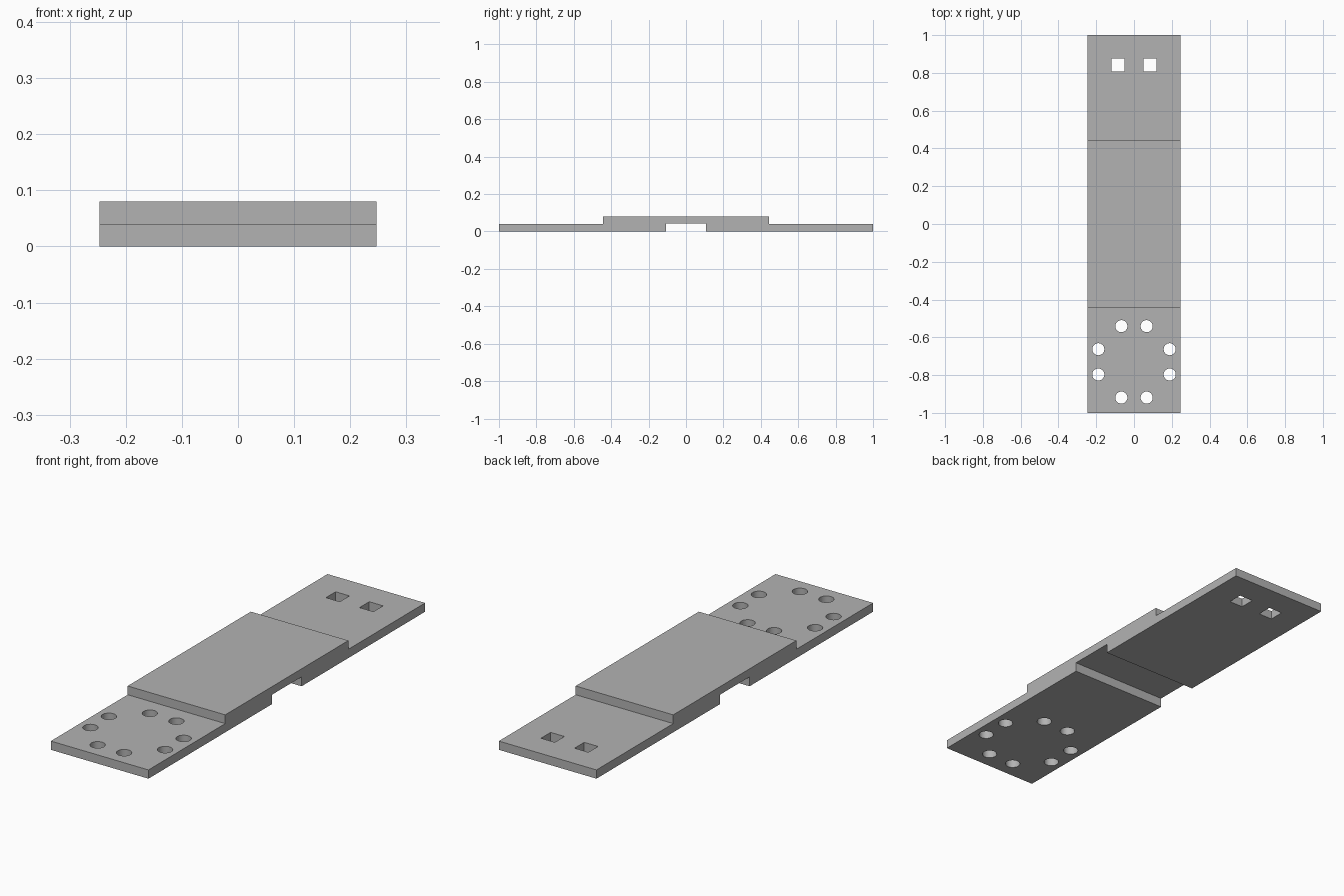
import bpy, bmesh
from mathutils import Matrix, Vector

if "Cube" in bpy.data.objects:
    bpy.data.objects.remove(bpy.data.objects["Cube"], do_unlink=True)

HALF_WIDTH = 0.247
THIN, THICK, NOTCH = 0.04, 0.08, 0.043

grey = bpy.data.materials.new("plain_grey")
grey.use_nodes = True
colour = (0.45, 0.45, 0.45, 1)
grey.diffuse_color = colour
grey.node_tree.nodes["Principled BSDF"].inputs["Base Color"].default_value = colour


def make_object(name, bm):
    bmesh.ops.recalc_face_normals(bm, faces=bm.faces)
    mesh = bpy.data.meshes.new(name)
    bm.to_mesh(mesh)
    bm.free()
    mesh.materials.append(grey)
    obj = bpy.data.objects.new(name, mesh)
    bpy.context.collection.objects.link(obj)
    return obj


# Stepped plate: half of the side profile, mirrored, then extruded across the width
half = [(0.107, NOTCH), (0.107, 0), (1, 0), (1, THIN), (0.445, THIN), (0.445, THICK)]
profile = half + [(-y, z) for y, z in reversed(half)]
bm = bmesh.new()
face = bm.faces.new([bm.verts.new((-HALF_WIDTH, y, z)) for y, z in profile])
extruded = bmesh.ops.extrude_face_region(bm, geom=[face])["geom"]
moved = [v for v in extruded if isinstance(v, bmesh.types.BMVert)]
bmesh.ops.translate(bm, verts=moved, vec=Vector((2 * HALF_WIDTH, 0, 0)))
plate = make_object("stepped_plate", bm)

# Cutters: ring of eight round holes at the front, two square holes at the back
bm = bmesh.new()
ring_y, near, far = -0.73, 0.067, 0.189
for a, b in ((near, far), (far, near)):
    for sx in (-1, 1):
        for sy in (-1, 1):
            bmesh.ops.create_cone(bm, cap_ends=True, segments=32, radius1=0.032,
                                  radius2=0.032, depth=0.3,
                                  matrix=Matrix.Translation((sx * a, ring_y + sy * b, 0)))
for sx in (-1, 1):
    bmesh.ops.create_cube(bm, size=1, matrix=Matrix.Translation((sx * 0.085, 0.842, 0))
                          @ Matrix.Diagonal((0.07, 0.07, 0.3, 1)))
cutter = make_object("hole_cutter", bm)
cutter.hide_render = True

# Cut the holes and keep the hole walls smooth with sharp rims
cut = plate.modifiers.new("holes", "BOOLEAN")
cut.object = cutter
cut.operation = "DIFFERENCE"
cut.solver = "EXACT"
bpy.ops.object.select_all(action="DESELECT")
plate.select_set(True)
bpy.context.view_layer.objects.active = plate
bpy.ops.object.modifier_apply(modifier=cut.name)
bpy.data.objects.remove(cutter, do_unlink=True)
bpy.ops.object.shade_smooth_by_angle()
